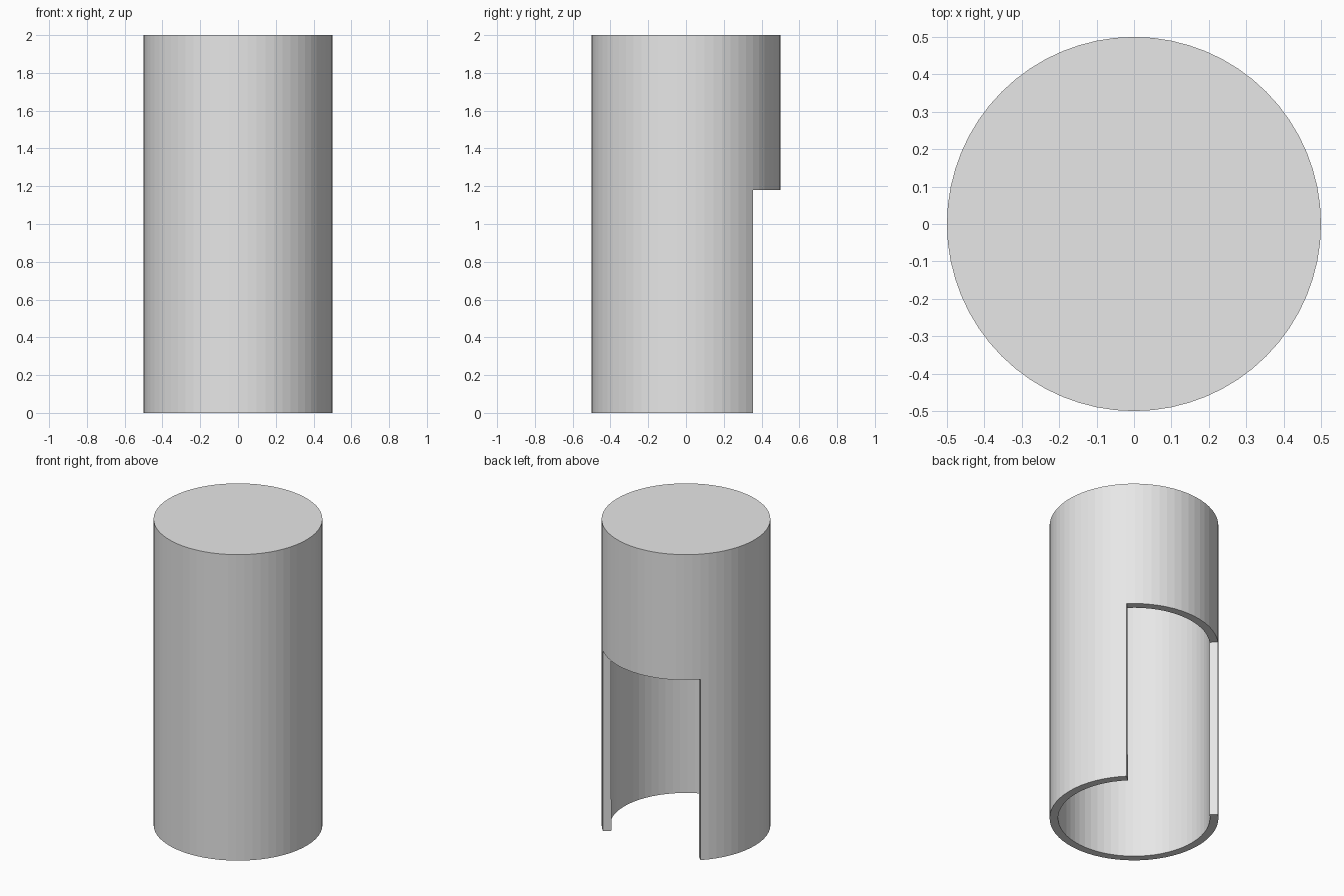
import bpy
import bmesh
import math

# Remove the default cube only
cube = bpy.data.objects.get("Cube")
if cube:
    bpy.data.objects.remove(cube, do_unlink=True)

SIDES = 64
RADIUS = 0.5
HEIGHT = 2.0
WALL = 0.05
OPENING_TOP = 1.18
OPENING_START, OPENING_END = math.radians(45), math.radians(135)

# Plain grey
grey = bpy.data.materials.new("plain_grey")
grey.use_nodes = True
colour = (0.8, 0.8, 0.8, 1)
grey.diffuse_color = colour
grey.node_tree.nodes["Principled BSDF"].inputs["Base Color"].default_value = colour

# Outer skin: rings at the foot, the opening's top and the lid
bm = bmesh.new()
rings = []
for z in (0, OPENING_TOP, HEIGHT):
    angles = [2 * math.pi * i / SIDES for i in range(SIDES)]
    rings.append([bm.verts.new((RADIUS * math.cos(a), RADIUS * math.sin(a), z))
                  for a in angles])

for level, (low, high) in enumerate(zip(rings, rings[1:])):
    for i in range(SIDES):
        middle = 2 * math.pi * (i + 0.5) / SIDES
        # Leave the rear doorway open in the lower band
        if level == 0 and OPENING_START < middle < OPENING_END:
            continue
        j = (i + 1) % SIDES
        bm.faces.new((low[i], low[j], high[j], high[i]))

# Closed lid; the foot stays open
bm.faces.new(rings[-1])
bmesh.ops.delete(bm, geom=[v for v in bm.verts if not v.link_faces], context="VERTS")

mesh = bpy.data.meshes.new("hollow_cylinder")
bm.to_mesh(mesh)
bm.free()
mesh.materials.append(grey)
shell = bpy.data.objects.new("hollow_cylinder", mesh)
bpy.context.collection.objects.link(shell)

# Wall thickness grows inward
solid = shell.modifiers.new("wall_thickness", "SOLIDIFY")
solid.thickness = WALL
solid.offset = -1
solid.use_even_offset = True
